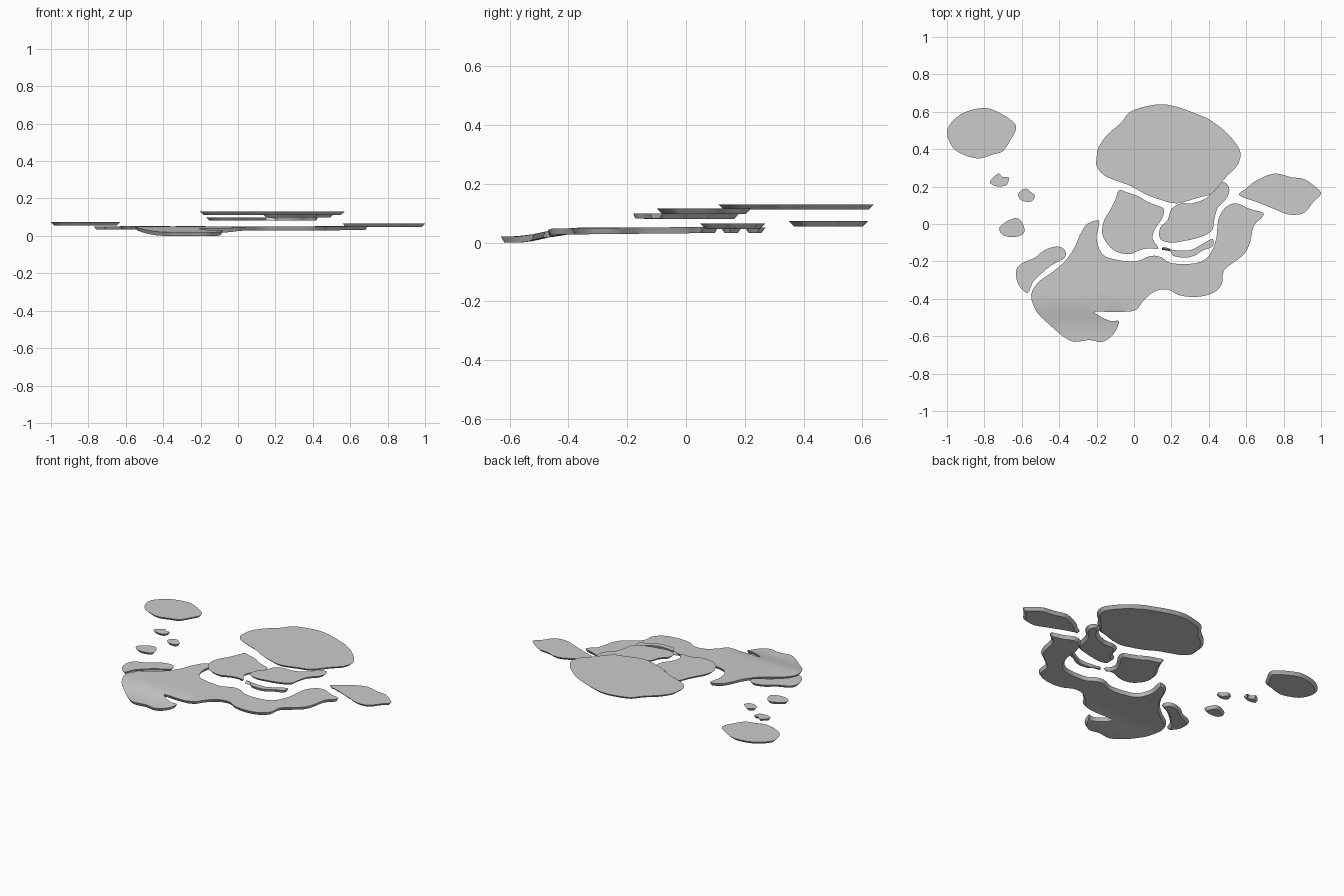
import bpy, bmesh, math
from mathutils import Vector
from mathutils.geometry import delaunay_2d_cdt

if "Cube" in bpy.data.objects:
    bpy.data.objects.remove(bpy.data.objects["Cube"])

stone = bpy.data.materials.new("warm_grey_stone")
stone.diffuse_color = (0.6, 0.6, 0.585, 1)
stone.use_nodes = True
stone.node_tree.nodes["Principled BSDF"].inputs["Base Color"].default_value = stone.diffuse_color


def smooth_loop(pts, steps=3):
    """Closed Catmull-Rom curve through points given in hundredths, counter-clockwise."""
    p = [Vector((x / 100, y / 100)) for x, y in pts]
    if sum(a.cross(b) for a, b in zip(p, p[1:] + p[:1])) < 0:
        p.reverse()
    n, out = len(p), []
    for i in range(n):
        a, b, c, d = p[i - 1], p[i], p[(i + 1) % n], p[(i + 2) % n]
        for k in range(steps):
            t = k / steps
            out.append(0.5 * (2 * b + (c - a) * t + (2 * a - 5 * b + 4 * c - d) * t * t
                              + (3 * b - a - 3 * c + d) * t ** 3))
    return out


def slab(name, pts, top, thick=0.018, inset=0.018, height=None):
    """Flat stone plate with the underside drawn in, optionally following a height rule."""
    loop = smooth_loop(pts)
    n = len(loop)
    h = height or (lambda x, y: top)
    # fill the outline, with a grid of inner points kept clear of the rim
    grid = [Vector((i * 0.04, j * 0.04)) for i in range(-25, 26) for j in range(-17, 18)]
    grid = [g for g in grid if min((g - q).length for q in loop) > 0.03]
    co, _, tris, orig, _, _ = delaunay_2d_cdt(loop + grid, [], [list(range(n))], 1, 1e-6)
    under = {}
    for i, q in enumerate(loop):
        t = (loop[(i + 1) % n] - loop[i - 1]).normalized()
        under[i] = q + Vector((-t.y, t.x)) * inset
    bm = bmesh.new()
    upper, lower, rim = {}, {}, {}
    for v in sorted({v for f in tris for v in f}):
        q = co[v]
        z = h(q.x, q.y)
        ids = [o for o in orig[v] if o < n]
        r = under[ids[0]] if ids else q
        upper[v] = bm.verts.new((q.x, q.y, z))
        lower[v] = bm.verts.new((r.x, r.y, z - thick))
        for o in ids:
            rim[o] = v
    for f in tris:
        bm.faces.new([upper[v] for v in f])
        bm.faces.new([lower[v] for v in reversed(f)])
    for i in range(n):
        a, b = rim[i], rim[(i + 1) % n]
        bm.faces.new((upper[a], lower[a], lower[b], upper[b]))
    me = bpy.data.meshes.new(name)
    bm.to_mesh(me)
    bm.free()
    me.materials.append(stone)
    ob = bpy.data.objects.new(name, me)
    bpy.context.collection.objects.link(ob)
    bpy.ops.object.select_all(action='DESELECT')
    ob.select_set(True)
    bpy.context.view_layer.objects.active = ob
    bpy.ops.object.shade_smooth_by_angle(angle=math.radians(32))
    return ob


# long curved lower plate, dipping at its front left end
def dip(x, y):
    t = min(max((-y - 0.40) / 0.18, 0), 1) * min(max((0.05 - x) / 0.1, 0), 1)
    return 0.05 + 0.01 * min(max(y + 0.3, -0.3), 0.4) - 0.026 * t * t * (3 - 2 * t)


slab("curved_lower_plate", [
    (-19, 2), (-25, 0), (-29, -6), (-32, -13), (-37, -20), (-44, -26), (-51, -31), (-55, -38),
    (-52, -47), (-45, -54), (-38, -60), (-32, -63), (-24, -62), (-17, -63), (-11, -59), (-8, -52),
    (-12, -52), (-17, -50), (-21, -47), (-14, -47), (-7, -47), (1, -46), (5, -41), (11, -36),
    (18, -35), (24, -38), (33, -39), (42, -37), (47, -32), (48, -25), (54, -20), (59, -16),
    (62, -10), (64, -1), (68, 3), (69, 6), (62, 8), (55, 11), (49, 9), (45, 2), (44, -8),
    (40, -17), (33, -21), (20, -21), (15, -18), (9, -17), (1, -20), (-10, -19), (-17, -16),
    (-20, -8), (-19, -2)], 0.05, 0.021, 0.012, dip)

# large raised plate at the back
slab("large_back_plate", [
    (-20, 35), (-19, 41), (-14, 48), (-7, 54), (-2, 60), (7, 63), (16, 64), (25, 62), (33, 59),
    (40, 56), (47, 51), (53, 45), (57, 38), (55, 31), (50, 26), (46, 21), (41, 16), (34, 14),
    (23, 11), (14, 13), (6, 16), (-1, 20), (-9, 23), (-16, 26), (-20, 31)], 0.13, 0.018, 0.02)

# middle plates
slab("middle_left_plate", [
    (-8, 18), (-4, 17), (2, 15), (7, 12), (12, 10), (16, 8), (15, 3), (11, -3), (10, -8),
    (13, -13), (8, -13), (3, -14), (-2, -16), (-9, -15), (-14, -11), (-17, -5), (-16, 2),
    (-13, 7), (-10, 13)], 0.099)
slab("middle_right_plate", [
    (49, 22), (51, 18), (49, 13), (45, 9), (43, 3), (42, -3), (38, -6), (32, -8), (27, -9),
    (20, -10), (14, -8), (14, -2), (18, 2), (20, 8), (25, 11), (31, 11), (37, 13), (41, 16),
    (44, 21)], 0.116)
slab("crescent_plate", [
    (15, -13), (22, -14), (30, -14), (36, -11), (42, -8), (42, -12), (37, -14), (32, -17),
    (27, -18), (21, -17), (19, -14)], 0.1, 0.018, 0.008)

# outer plates
slab("right_end_plate", [
    (56, 16), (60, 19), (65, 23), (75, 27), (84, 25), (91, 24), (98, 19), (100, 16), (96, 12),
    (91, 6), (83, 5), (75, 8), (65, 12), (59, 14)], 0.065)
slab("left_end_plate", [
    (-100, 49), (-97, 55), (-90, 60), (-80, 62), (-73, 60), (-65, 55), (-63, 51), (-66, 45),
    (-70, 39), (-76, 37), (-83, 35), (-91, 37), (-97, 41)], 0.073)
slab("left_side_plate", [
    (-41, -12), (-37, -14), (-37, -18), (-44, -22), (-49, -26), (-54, -31), (-57, -37),
    (-62, -32), (-63, -25), (-60, -21), (-53, -18), (-48, -14)], 0.052, 0.018, 0.014)

# small stones
pebbles = [
    [(-77, 23), (-74, 26), (-72, 27), (-70, 25), (-67, 25), (-68, 21), (-72, 20), (-76, 21)],
    [(-62, 16), (-58, 19), (-55, 17), (-53, 15), (-55, 12), (-60, 12.5)],
    [(-72, -2), (-67, 2), (-62, 3), (-59, -1), (-59, -5), (-64, -7), (-70, -6)]]
for i, p in enumerate(pebbles):
    slab(f"small_stone_{i + 1}", p, 0.051, 0.018, 0.014)
